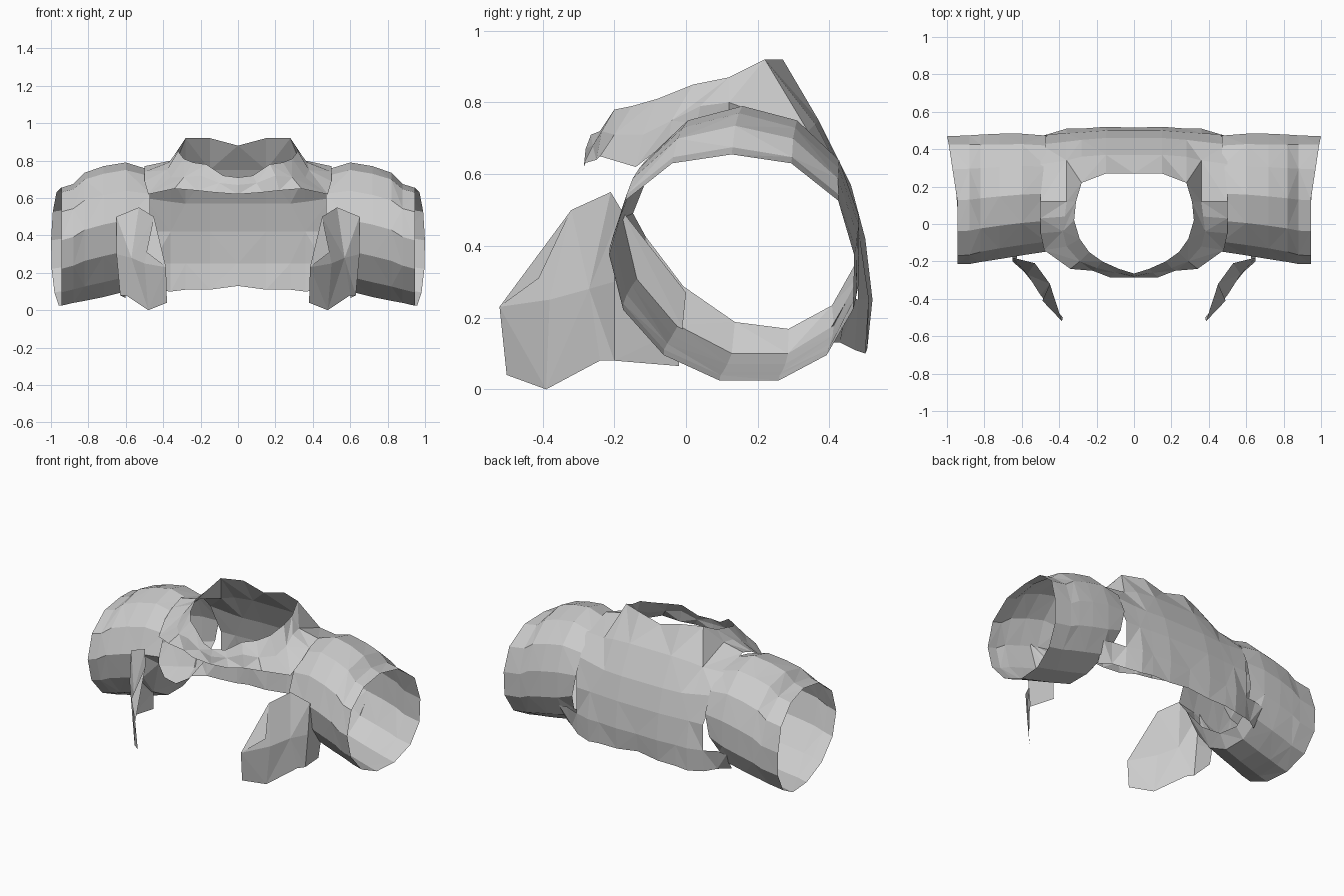
import bpy
import math

grey = bpy.data.materials.new("cloth grey")
grey.diffuse_color = (0.6, 0.6, 0.6, 1)


def sheet(name, rows, closed=False):
    """Low-poly sheet lofted through rows of points, triangulated and mirrored in x."""
    n = len(rows[0])
    verts = [p for row in rows for p in row]
    faces = []
    for i in range(len(rows) - 1):
        for j in range(n if closed else n - 1):
            k = (j + 1) % n
            a, b, c, d = i * n + j, i * n + k, (i + 1) * n + k, (i + 1) * n + j
            if (i + j) % 2:
                faces += [(a, b, c), (a, c, d)]
            else:
                faces += [(a, b, d), (b, c, d)]
    mesh = bpy.data.meshes.new(name)
    mesh.from_pydata(verts, [], faces)
    mesh.materials.append(grey)
    obj = bpy.data.objects.new(name, mesh)
    bpy.context.collection.objects.link(obj)
    mirror = obj.modifiers.new("mirror", 'MIRROR')
    mirror.use_clip = True
    mirror.merge_threshold = 0.001
    return obj


# Sleeves: puffed tubes, each ring given as x, back/front, bottom/top limits, squareness
SIDES = 13
rings = [(0.47, -0.15, 0.475, 0.16, 0.75, 2.0), (0.60, -0.17, 0.485, 0.09, 0.79, 2.0),
         (0.72, -0.19, 0.485, 0.06, 0.77, 2.0), (0.82, -0.205, 0.48, 0.04, 0.735, 2.1),
         (0.88, -0.215, 0.475, 0.03, 0.675, 2.3), (0.945, -0.215, 0.47, 0.015, 0.655, 2.4)]
rows = []
for i, (x, y0, y1, z0, z1, power) in enumerate(rings):
    row = []
    for j in range(SIDES):
        a = 2 * math.pi * j / SIDES
        s, c = math.sin(a), math.cos(a)
        px = x
        if i == 0:                      # armpit is cut away
            px += 0.08 * max(0, -c)
        if i == len(rings) - 1:         # cuff reaches further out at the back
            px += 0.055 * max(0, s)
        p = power if c > 0 else 2.0     # squarer top, rounder bottom
        q = (abs(s) ** p + abs(c) ** p) ** (-1 / p)
        y = (y0 + y1) / 2 + (y1 - y0) / 2 * s * q + 0.05 * max(0, -c)
        z = (z0 + z1) / 2 + (z1 - z0) / 2 * c * q
        if i == 0 and c < 0:            # front of the armpit sits higher
            z += 0.08 * max(0, -s)
        row.append((px, y, z))
    rows.append(row)
sheet("sleeves", rows, closed=True)

# Back panel: profiles from the hem up to the collar at several x stations
back = [
    (0.00, [(.50, .13), (.515, .25), (.50, .42), (.46, .57), (.37, .75), (.27, .88)]),
    (0.15, [(.505, .11), (.52, .25), (.50, .42), (.46, .57), (.37, .75), (.27, .92)]),
    (0.28, [(.505, .11), (.51, .25), (.49, .42), (.45, .57), (.36, .74), (.22, .92)]),
    (0.36, [(.50, .10), (.51, .25), (.485, .42), (.44, .58), (.34, .72), (.12, .80)]),
    (0.46, [(.47, .11), (.48, .25), (.48, .42), (.425, .60), (.32, .715), (.12, .77)]),
]
sheet("back_panel", [[(x + (0.04 if x > 0.4 and z > 0.5 else 0), y, z) for y, z in prof]
                     for x, prof in back])

# Underarm gussets joining the back hem to the sleeves, leaving a slit above
sheet("underarm_gussets", [
    [(.46, .47, .11), (.46, .48, .25)],
    [(.53, .43, .13), (.55, .455, .26)],
    [(.60, .38, .13), (.61, .45, .25)],
])

# Collar and yoke: strip from the shoulder round to the front centre
sheet("collar_yoke", [
    [(.28, .22, .92), (.36, .12, .80), (.50, .12, .77)],
    [(.31, .12, .87), (.37, .04, .79), (.50, .03, .74)],
    [(.32, .02, .85), (.38, -.04, .75), (.50, -.05, .69)],
    [(.29, -.08, .81), (.36, -.12, .71), (.48, -.14, .62)],
    [(.24, -.15, .79), (.29, -.20, .71), (.34, -.24, .65)],
    [(.17, -.20, .78), (.20, -.235, .72), (.22, -.25, .64)],
    [(.08, -.24, .72), (.10, -.26, .68), (.13, -.285, .63)],
    [(0, -.265, .71), (0, -.28, .67), (0, -.285, .62)],
])

# Loose front flaps hanging forward from the sleeves
sheet("front_flaps", [
    [(.60, 0, .27), (.61, -.01, .17), (.60, -.02, .065)],
    [(.65, -.18, .50), (.65, -.20, .30), (.63, -.20, .08)],
    [(.53, -.21, .55), (.57, -.27, .28), (.60, -.24, .08)],
    [(.45, -.32, .50), (.50, -.38, .25), (.48, -.39, 0)],
    [(.49, -.41, .31), (.385, -.52, .23), (.38, -.50, .04)],
])
